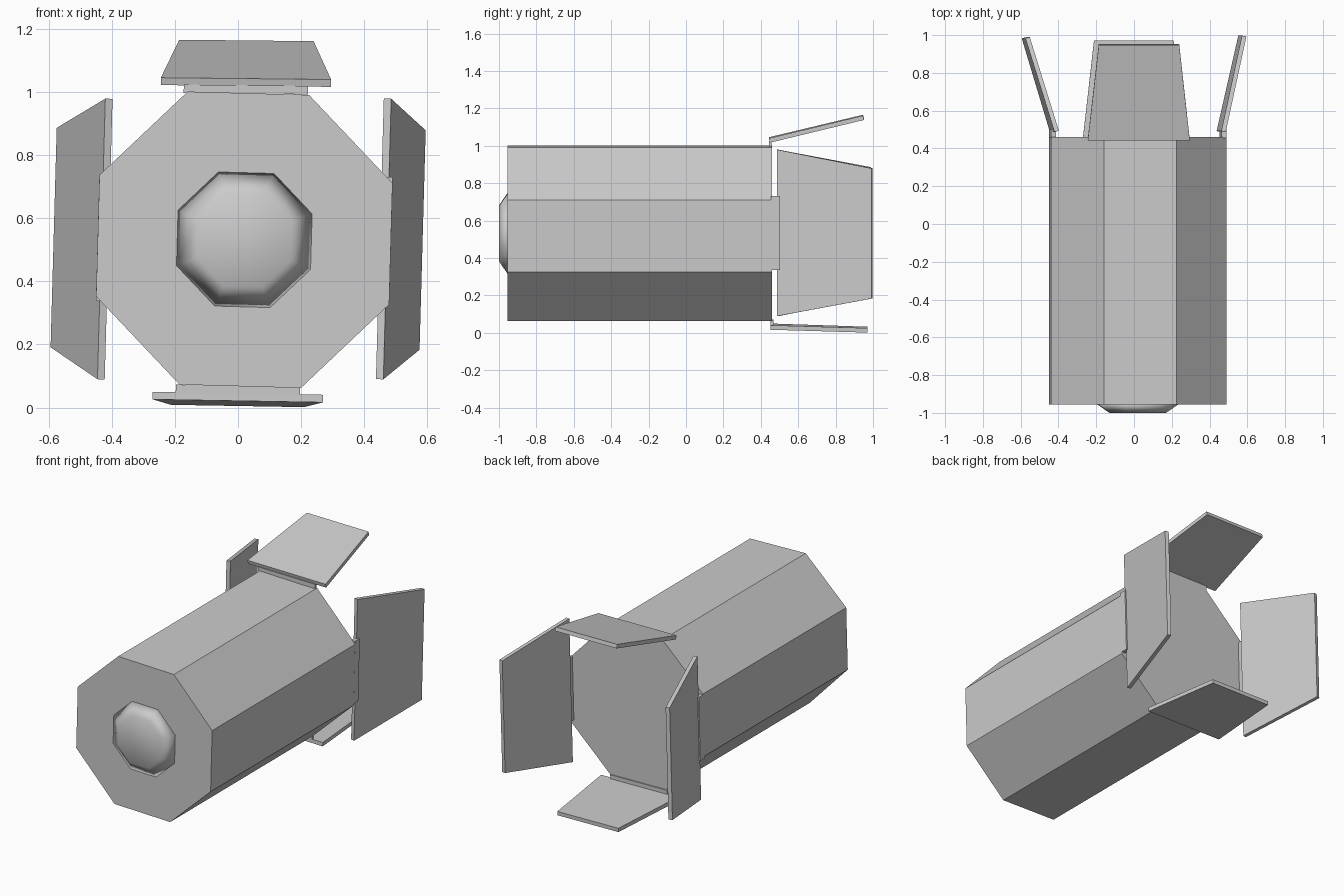
import bpy, bmesh
from math import radians, pi
from mathutils import Matrix

cube = bpy.data.objects.get("Cube")
if cube:
    bpy.data.objects.remove(cube, do_unlink=True)

grey = bpy.data.materials.new("plain grey")
grey.use_nodes = True
grey.diffuse_color = (0.6, 0.6, 0.6, 1)
grey.node_tree.nodes["Principled BSDF"].inputs["Base Color"].default_value = grey.diffuse_color

CENTRE = Matrix.Translation((0.02, 0, 0.532))
TILT = 1.6


def finish(name, bm, matrix):
    bmesh.ops.transform(bm, matrix=matrix, verts=bm.verts)
    bmesh.ops.recalc_face_normals(bm, faces=bm.faces)
    mesh = bpy.data.meshes.new(name)
    bm.to_mesh(mesh)
    bm.free()
    mesh.materials.append(grey)
    obj = bpy.data.objects.new(name, mesh)
    bpy.context.collection.objects.link(obj)
    return obj


def octagon_prism(name, front, back, r_front, r_back):
    """Eight-sided drum along y with flat sides facing up, down, left and right."""
    bm = bmesh.new()
    bmesh.ops.create_cone(bm, cap_ends=True, segments=8, radius1=r_front,
                          radius2=r_back, depth=back - front)
    place = (CENTRE @ Matrix.Rotation(radians(TILT), 4, 'Y')
             @ Matrix.Translation((0, (front + back) / 2, 0))
             @ Matrix.Rotation(-pi / 2, 4, 'X') @ Matrix.Rotation(pi / 8, 4, 'Z'))
    return finish(name, bm, place)


def slab(name, near_half, far_half, length, thick, matrix):
    """Tapered plate lying along +y, its outer face at z = 0."""
    bm = bmesh.new()
    bmesh.ops.create_cube(bm, size=1)
    for v in bm.verts:
        half = near_half if v.co.y < 0 else far_half
        v.co = (v.co.x * 2 * half, (v.co.y + 0.5) * length, (v.co.z - 0.5) * thick)
    return finish(name, bm, matrix)


# Drum body and domed lens
octagon_prism("body", -0.955, 0.46, 0.503, 0.503)
lens = octagon_prism("lens", -1.0, -0.95, 0.16, 0.238)
for face in lens.data.polygons:
    face.use_smooth = True

# Four flared doors with their hinge strips:
# name, direction, tilt, radius, start, sideways shift, opening, half widths, hinge radius
doors = [
    ("top", 0, 0.6, 0.511, 0.443, 0.0, 13.5, 0.27, 0.213, 0.49),
    ("bottom", 180, 1.0, 0.511, 0.452, 0.012, 1.8, 0.27, 0.211, 0.49),
    ("left", 90, TILT, 0.453, 0.487, -0.015, 12.5, 0.445, 0.348, 0.465),
    ("right", -90, TILT, 0.453, 0.487, -0.01, 17, 0.445, 0.348, 0.465),
]
for name, turn, tilt, radius, start, shift, opening, near, far, hinge_r in doors:
    frame = CENTRE @ Matrix.Rotation(radians(turn + tilt), 4, 'Y')
    slab(name + "_door", near, far, 0.518, 0.024,
         frame @ Matrix.Translation((shift, start, radius))
         @ Matrix.Rotation(radians(opening), 4, 'X'))
    hinge_start = min(start, 0.455)
    slab(name + "_hinge", 0.197, 0.197, start + 0.015 - hinge_start, 0.027,
         frame @ Matrix.Translation((shift, hinge_start, hinge_r)))
